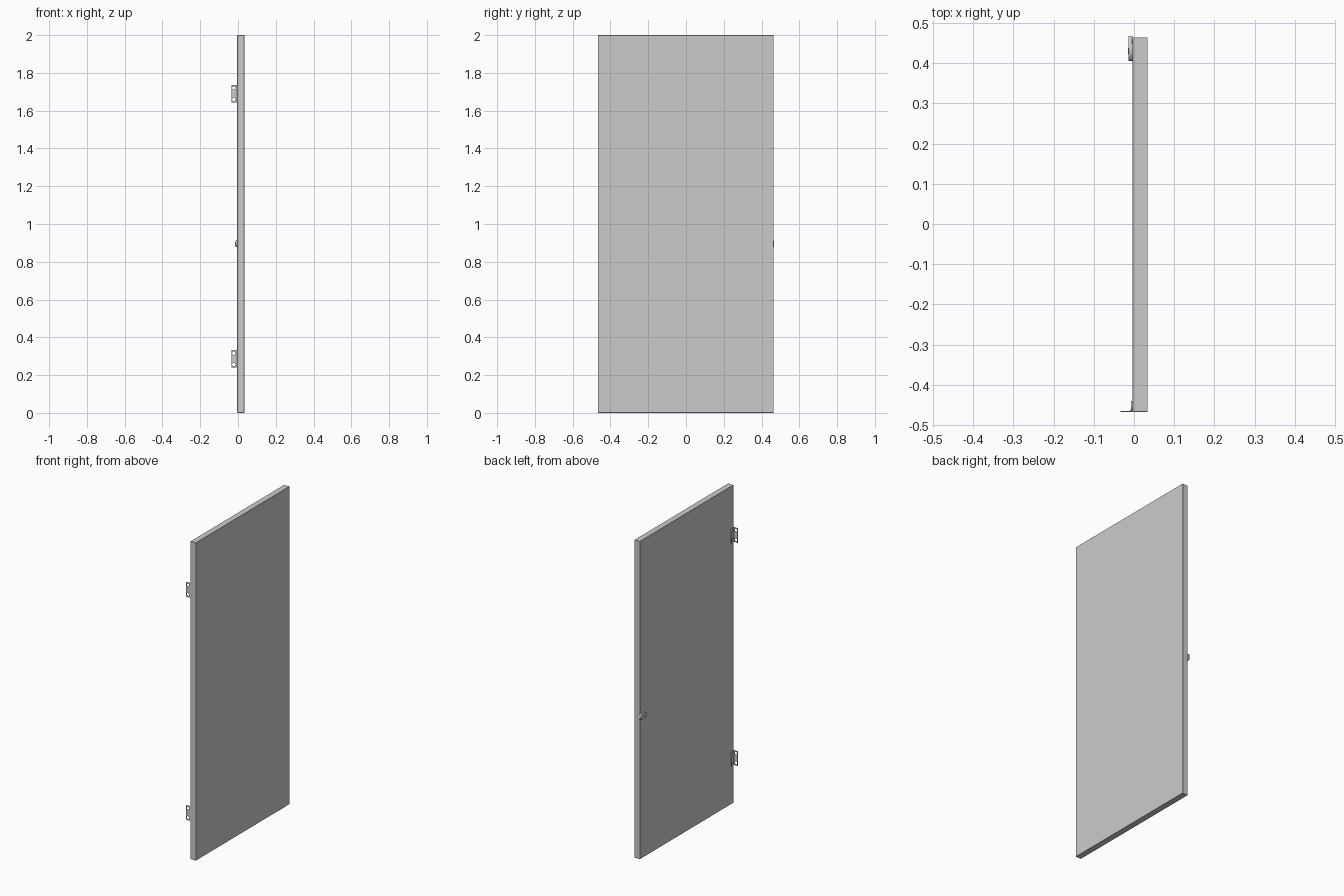
import bpy
from math import sin, cos, pi, radians

if "Cube" in bpy.data.objects:
    bpy.data.objects.remove(bpy.data.objects["Cube"])


def box(name, lo, hi, bevel=0):
    bpy.ops.mesh.primitive_cube_add(size=1, location=[(a + b) / 2 for a, b in zip(lo, hi)])
    ob = bpy.context.object
    ob.name = name
    ob.scale = [b - a for a, b in zip(lo, hi)]
    bpy.ops.object.transform_apply(location=False, rotation=False, scale=True)
    if bevel:
        mod = ob.modifiers.new("bevel", 'BEVEL')
        mod.width, mod.segments = bevel, 1
    return ob


def cylinder(name, loc, r, depth, rot=(0, 0, 0), sides=16):
    bpy.ops.mesh.primitive_cylinder_add(vertices=sides, radius=r, depth=depth,
                                        location=loc, rotation=rot)
    bpy.context.object.name = name
    bpy.ops.object.shade_smooth_by_angle(angle=radians(40))
    return bpy.context.object


def plate(name, outline, holes, thickness, loc, rot):
    """Flat filled profile with round holes, extruded about its own plane."""
    cu = bpy.data.curves.new(name, 'CURVE')
    cu.dimensions, cu.fill_mode, cu.extrude = '2D', 'BOTH', thickness / 2
    rings = [outline] + [[(u + r * cos(i * pi / 8), v + r * sin(i * pi / 8)) for i in range(16)]
                         for u, v, r in holes]
    for ring in rings:
        sp = cu.splines.new('POLY')
        sp.points.add(len(ring) - 1)
        for p, (u, v) in zip(sp.points, ring):
            p.co = (u, v, 0, 1)
        sp.use_cyclic_u = True
    ob = bpy.data.objects.new(name, cu)
    bpy.context.collection.objects.link(ob)
    ob.location, ob.rotation_euler = loc, rot
    bpy.ops.object.select_all(action='DESELECT')
    ob.select_set(True)
    bpy.context.view_layer.objects.active = ob
    bpy.ops.object.convert(target='MESH')
    return bpy.context.object


UPRIGHT_X = (pi / 2, 0, 0)       # profile lies in x-z
UPRIGHT_Y = (pi / 2, 0, pi / 2)  # profile lies in y-z

# Door panel
box("door_panel", (-0.004, -0.467, 0), (0.034, 0.464, 2), 0.001)

# Hinges: free leaf, fixed leaf and knuckle
H = 0.046
for label, z in (("lower", 0.286), ("upper", 1.69)):
    holes = [(-0.022, -0.03, 0.009), (-0.022, 0.03, 0.009)]
    plate(label + "_hinge_free_leaf",
          [(-0.034, -H), (-0.007, -H), (-0.007, H), (-0.034, H)],
          holes, 0.002, (0, -0.466, z), UPRIGHT_X)
    plate(label + "_hinge_fixed_leaf",
          [(-0.466, -H), (-0.440, -H), (-0.440, H), (-0.466, H)],
          [(-0.452, -0.03, 0.008), (-0.452, 0.03, 0.008)],
          0.004, (-0.006, 0, z), UPRIGHT_Y)
    cylinder(label + "_hinge_knuckle", (-0.007, -0.464, z), 0.003, 2 * H)

# Latch: tapered body whose tongue passes the door edge
plate("latch_body",
      [(0.467, -0.017), (0.467, 0.017), (0.425, 0.017), (0.408, 0.008),
       (0.405, 0), (0.408, -0.008), (0.425, -0.017)],
      [], 0.010, (-0.009, 0, 0.895), UPRIGHT_Y)
for label, z in (("upper", 0.95), ("lower", 0.84)):
    cylinder(label + "_latch_screw", (-0.0045, 0.455, z), 0.006, 0.003, (0, pi / 2, 0))
cylinder("latch_pivot", (-0.0135, 0.43, 0.895), 0.007, 0.003, (0, pi / 2, 0))
